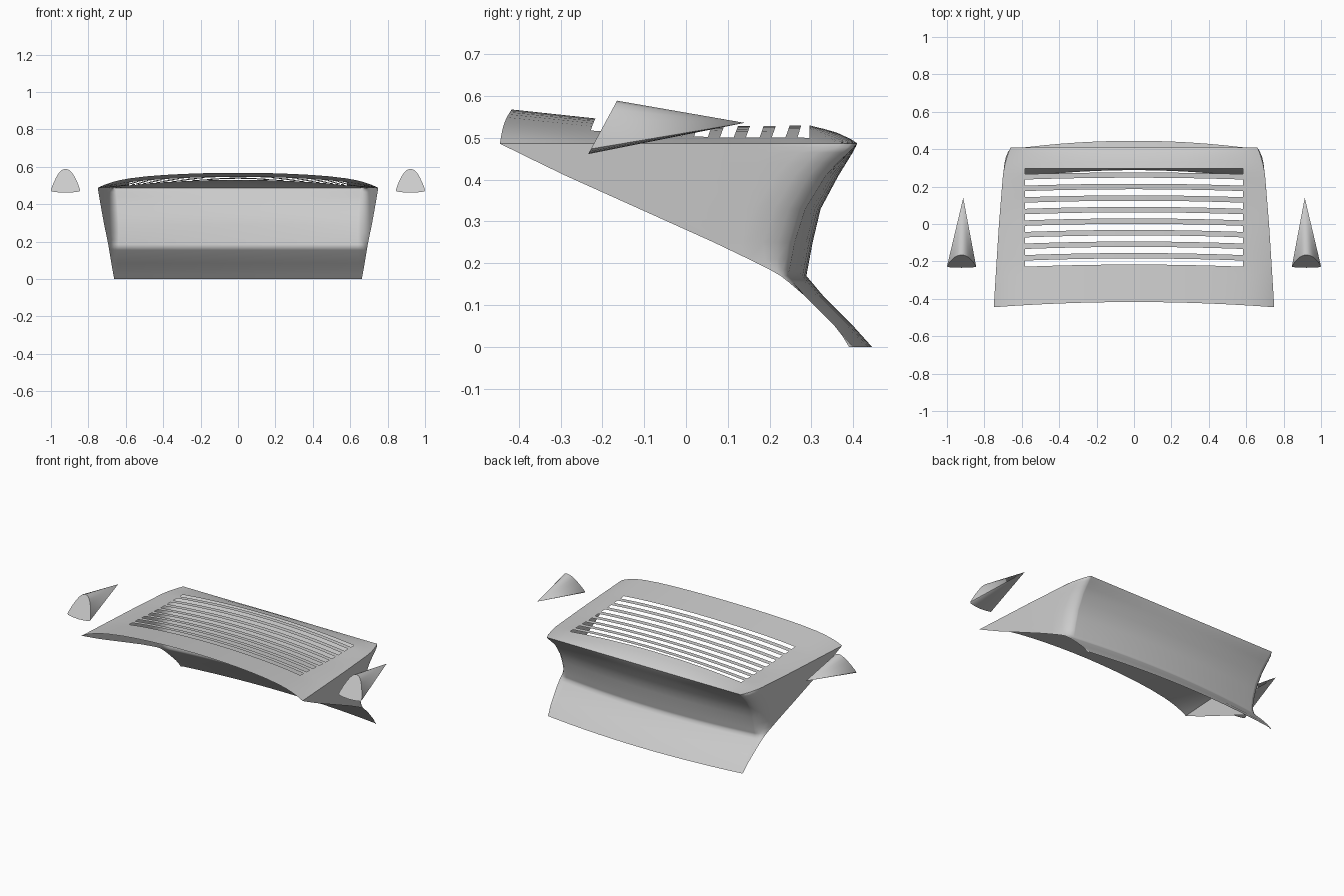
import bpy, bmesh, math

cube = bpy.data.objects.get("Cube")
if cube:
    bpy.data.objects.remove(cube)

grey = bpy.data.materials.new("plain grey")
grey.use_nodes = True
GREY = (0.6, 0.6, 0.6, 1)
grey.diffuse_color = GREY
grey.node_tree.nodes["Principled BSDF"].inputs["Base Color"].default_value = GREY


def interp(table, t):
    """Piecewise linear lookup in ascending (key, value) pairs."""
    if t <= table[0][0]:
        return table[0][1]
    for (a, va), (b, vb) in zip(table, table[1:]):
        if t <= b:
            return va + (vb - va) * (t - a) / (b - a)
    return table[-1][1]


def finish(bm, name, angle):
    mesh = bpy.data.meshes.new(name)
    bm.to_mesh(mesh)
    bm.free()
    mesh.materials.append(grey)
    obj = bpy.data.objects.new(name, mesh)
    bpy.context.collection.objects.link(obj)
    bpy.ops.object.select_all(action='DESELECT')
    obj.select_set(True)
    bpy.context.view_layer.objects.active = obj
    bpy.ops.object.shade_smooth_by_angle(angle=math.radians(angle))
    return obj


def add_grid(bm, rows, skip=lambda r, c: False):
    """Skin rows of points with quads, leaving out skipped cells."""
    vs = [[bm.verts.new(p) for p in row] for row in rows]
    for r in range(len(vs) - 1):
        for c in range(len(vs[r]) - 1):
            if not skip(r, c):
                bm.faces.new((vs[r][c], vs[r][c + 1], vs[r + 1][c + 1], vs[r + 1][c]))


# Outlines of the cover
WIDTH = [(-.445, .75), (0, .722), (.27, .70), (.32, .69), (.37, .675), (.41, .66)]
CROWN = [(-.445, .568), (-.23, .546), (0, .532), (.1, .528), (.3, .53),
         (.36, .513), (.395, .497), (.41, .487)]
BOW = [(-.445, .028), (-.23, .018), (.26, .014), (.295, 0)]
BACK = [(0, .445), (.05, .40), (.12, .33), (.17, .288), (.25, .303),
        (.33, .322), (.41, .365), (.47, .402), (.487, .41)]
BACK_BOW = [(0, .045), (.25, .045), (.42, .03), (.487, 0)]
LOWER_EDGE = [(0, .39), (.05, .36), (.12, .29), (.175, .22), (.235, .10),
              (.28, 0), (.325, -.10), (.415, -.30), (.487, -.447)]
EDGE_Z = .487
SLOT_X = .582
SLOTS, FIRST, PITCH, GAP = 9, -.235, .0622, .033

# Column positions: even across the slots, then closing in on the rim
half = [(SLOT_X * i / 6, 0) for i in range(7)]
half += [(SLOT_X, f) for f in (.3, .55, .75, .9, 1)]


def column_x(col, w):
    return col[0] + (w - SLOT_X) * col[1]


def mirrored(points):
    """Full row from a centre-to-left half row."""
    return [(-x, y, z) for x, y, z in points[:0:-1]] + points


# Top deck with slots
def top_row(y):
    w = interp(WIDTH, y)
    centre = interp(CROWN, y)
    drop = centre - EDGE_Z
    row = []
    for col in half:
        x = column_x(col, w)
        u = x / w
        z = centre - min(.042, drop) * u ** 2 - max(0, drop - .042) * u ** 8
        row.append((x, y + interp(BOW, y) * (1 - u * u), z))
    return mirrored(row)


ys = [-.445, -.40, -.34, -.28]
slot_rows = set()
for i in range(SLOTS):
    slot_rows.add(len(ys))
    start = FIRST + i * PITCH
    ys += [start, start + GAP]
ys += [.33, .36, .38, .395, .404, .41]
columns = 2 * len(half) - 1
mid = columns // 2

bm = bmesh.new()
add_grid(bm, [top_row(y) for y in ys],
         lambda r, c: r in slot_rows and mid - 6 <= c < mid + 6)


# Back panel, rounded corners and tapering sides, in one wrap
def skirt_row(z):
    back, bow, front = interp(BACK, z), interp(BACK_BOW, z), interp(LOWER_EDGE, z)
    row = []
    for col in half:
        x = column_x(col, .66 - .015 * math.sin(math.pi * z / EDGE_Z))
        row.append((x, back - bow * (x / .66) ** 2, z))
    x0, y0, _ = row[-1]

    def side_x(y):
        if z < .2:
            return interp([(0, .662), (.1, .68), (.2, .696)], z)
        return interp(WIDTH, y) - .04 * (EDGE_Z - z)

    blend = min(1, max(0, (y0 - front) / .12))
    for dy, f in ((.015, .35), (.04, .65), (.075, .87), (.12, 1)):
        y = y0 - dy * blend
        x = x0 + (side_x(y0 - .12 * blend) - x0) * f
        if z == EDGE_Z:
            x = interp(WIDTH, y)
        row.append((x, y, z))
    y1 = row[-1][1]
    for i in range(1, 9):
        y = y1 + (min(front, y1) - y1) * i / 8
        row.append((side_x(y) if y0 - y > .119 else row[-1][0], y, z))
    return mirrored(row)


levels = [EDGE_Z, .478, .465, .44, .41, .37, .33, .29, .25, .21, .185,
          .17, .155, .12, .085, .05, .025, 0]
add_grid(bm, [skirt_row(z) for z in levels])
bmesh.ops.remove_doubles(bm, verts=bm.verts, dist=.0008)
bmesh.ops.recalc_face_normals(bm, faces=bm.faces)
bm.faces.ensure_lookup_table()
top_face = max(bm.faces, key=lambda f: f.calc_center_median().z)
if top_face.normal.z < 0:
    bmesh.ops.reverse_faces(bm, faces=bm.faces)
finish(bm, "slotted_cover", 80)


# Pointed side scoops: an arched, raked front tapering to a rear tip
ARCH = [(0, -.03), (.55, -.01), (.93, .02), (1, .07), (.93, .22), (.8, .43),
        (.62, .66), (.45, .83), (.25, .95), (0, 1)]
ring = ARCH + [(-a, s) for a, s in ARCH[-2:0:-1]]
for side, name in ((1, "left_scoop"), (-1, "right_scoop")):
    bm = bmesh.new()
    vs = [bm.verts.new((side * .922 + a * .078, -.232 + .067 * s, .465 + .124 * s))
          for a, s in ring]
    tip = bm.verts.new((side * .913, .14, .536))
    bm.faces.new(vs)
    for a, b in zip(vs, vs[1:] + vs[:1]):
        bm.faces.new((a, b, tip))
    bmesh.ops.recalc_face_normals(bm, faces=bm.faces)
    finish(bm, name, 45)
